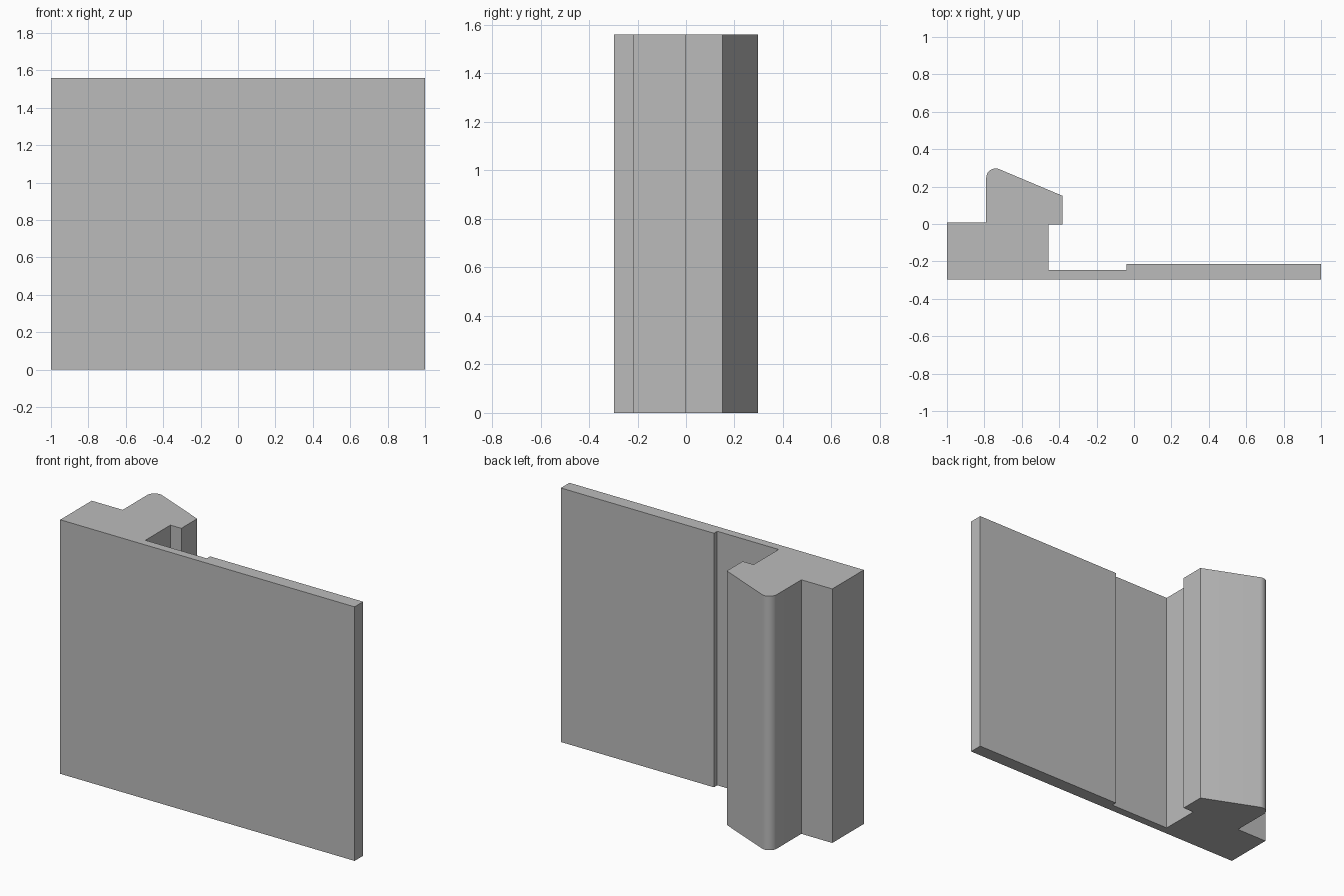
import bpy, bmesh, math

cube = bpy.data.objects.get("Cube")
if cube:
    bpy.data.objects.remove(cube, do_unlink=True)

HEIGHT = 1.56

grey = bpy.data.materials.new("plain grey")
grey.use_nodes = True
colour = (0.5, 0.5, 0.5, 1)
grey.diffuse_color = colour
grey.node_tree.nodes["Principled BSDF"].inputs["Base Color"].default_value = colour


def arc(cx, cy, radius, start, end, steps):
    """Points along a circular arc, angles in degrees."""
    angles = [math.radians(start + (end - start) * i / steps) for i in range(steps + 1)]
    return [(cx + radius * math.cos(a), cy + radius * math.sin(a)) for a in angles]


# Cross-section: thin panel with shallow recess, then hooked block with rounded nose
panel = [(-1, -0.297), (1, -0.297), (1, -0.214), (-0.04, -0.214), (-0.04, -0.246)]
hook = [(-0.457, -0.246), (-0.457, -0.003), (-0.383, -0.003), (-0.383, 0.151)]
nose = arc(-0.74, 0.247, 0.05, 68, 180, 14)
ledge = [(-0.79, 0.009), (-1, 0.009)]
profile = panel + hook + nose + ledge

# Extrude the section to full height
bm = bmesh.new()
base = bm.faces.new([bm.verts.new((x, y, 0)) for x, y in profile])
result = bmesh.ops.extrude_face_region(bm, geom=[base], use_keep_orig=True)
top = [v for v in result["geom"] if isinstance(v, bmesh.types.BMVert)]
bmesh.ops.translate(bm, verts=top, vec=(0, 0, HEIGHT))
bmesh.ops.recalc_face_normals(bm, faces=bm.faces)
mesh = bpy.data.meshes.new("hooked_panel")
bm.to_mesh(mesh)
bm.free()
mesh.materials.append(grey)

extrusion = bpy.data.objects.new("hooked_panel", mesh)
bpy.context.collection.objects.link(extrusion)

# Smooth the rounded nose, keep the corners crisp
bpy.ops.object.select_all(action="DESELECT")
extrusion.select_set(True)
bpy.context.view_layer.objects.active = extrusion
bpy.ops.object.shade_smooth_by_angle(angle=math.radians(20))
